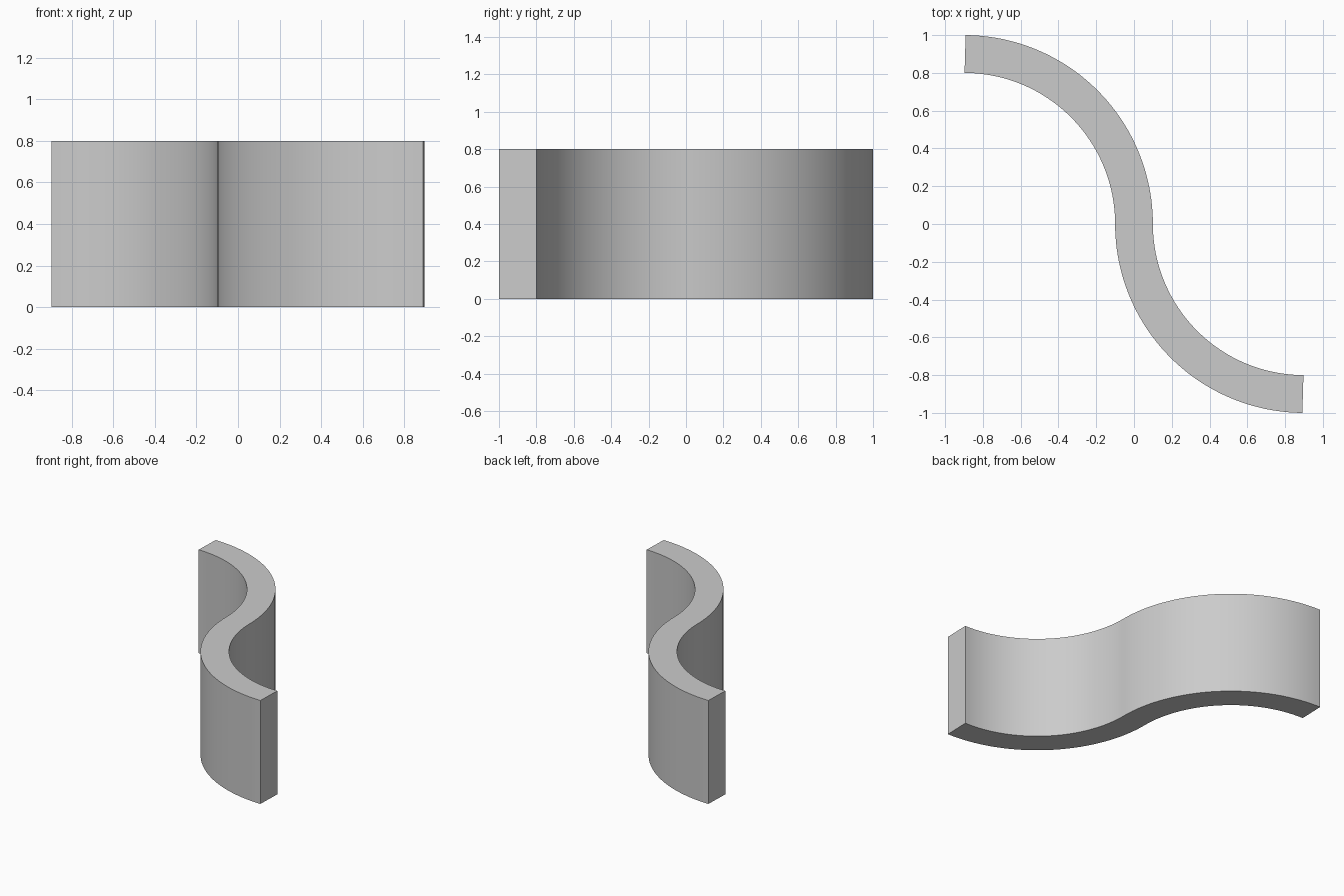
import bpy, bmesh
from math import sin, cos, radians

if "Cube" in bpy.data.objects:
    bpy.data.objects.remove(bpy.data.objects["Cube"])

HEIGHT, CENTRE, SEGMENTS = 0.8, 0.9, 48


def arc(radius, end_angle):
    """Quarter arc of the left bend, from the far end to the middle."""
    pts = []
    for i in range(SEGMENTS + 1):
        a = radians(end_angle * (1 - i / SEGMENTS))
        pts.append((-CENTRE + radius * cos(a), radius * sin(a)))
    return pts


def turned(pts):
    """Half-turn about the origin, running back outward from the middle."""
    return [(-x, -y) for x, y in reversed(pts)]


# S-shaped edges: each side joins one bend to the other bend turned round
outer, inner = arc(1.0, 89.5), arc(0.8, 89.8)
side_a = outer + turned(inner)[1:]
side_b = inner + turned(outer)[1:]

# Top and bottom strips plus the vertical walls
bm = bmesh.new()
rows = [[bm.verts.new((x, y, z)) for x, y in side]
        for side, z in ((side_a, 0), (side_b, 0), (side_b, HEIGHT), (side_a, HEIGHT))]
for r in range(4):
    p, q = rows[r], rows[(r + 1) % 4]
    for i in range(len(p) - 1):
        bm.faces.new((p[i], p[i + 1], q[i + 1], q[i]))

# Flat end caps
for i in (0, -1):
    bm.faces.new([row[i] for row in rows])
bmesh.ops.recalc_face_normals(bm, faces=bm.faces)

mesh = bpy.data.meshes.new("curved_wall")
bm.to_mesh(mesh)
bm.free()
wall = bpy.data.objects.new("curved_wall", mesh)
bpy.context.collection.objects.link(wall)
bpy.context.view_layer.objects.active = wall
wall.select_set(True)
bpy.ops.object.shade_smooth_by_angle(angle=radians(30))
